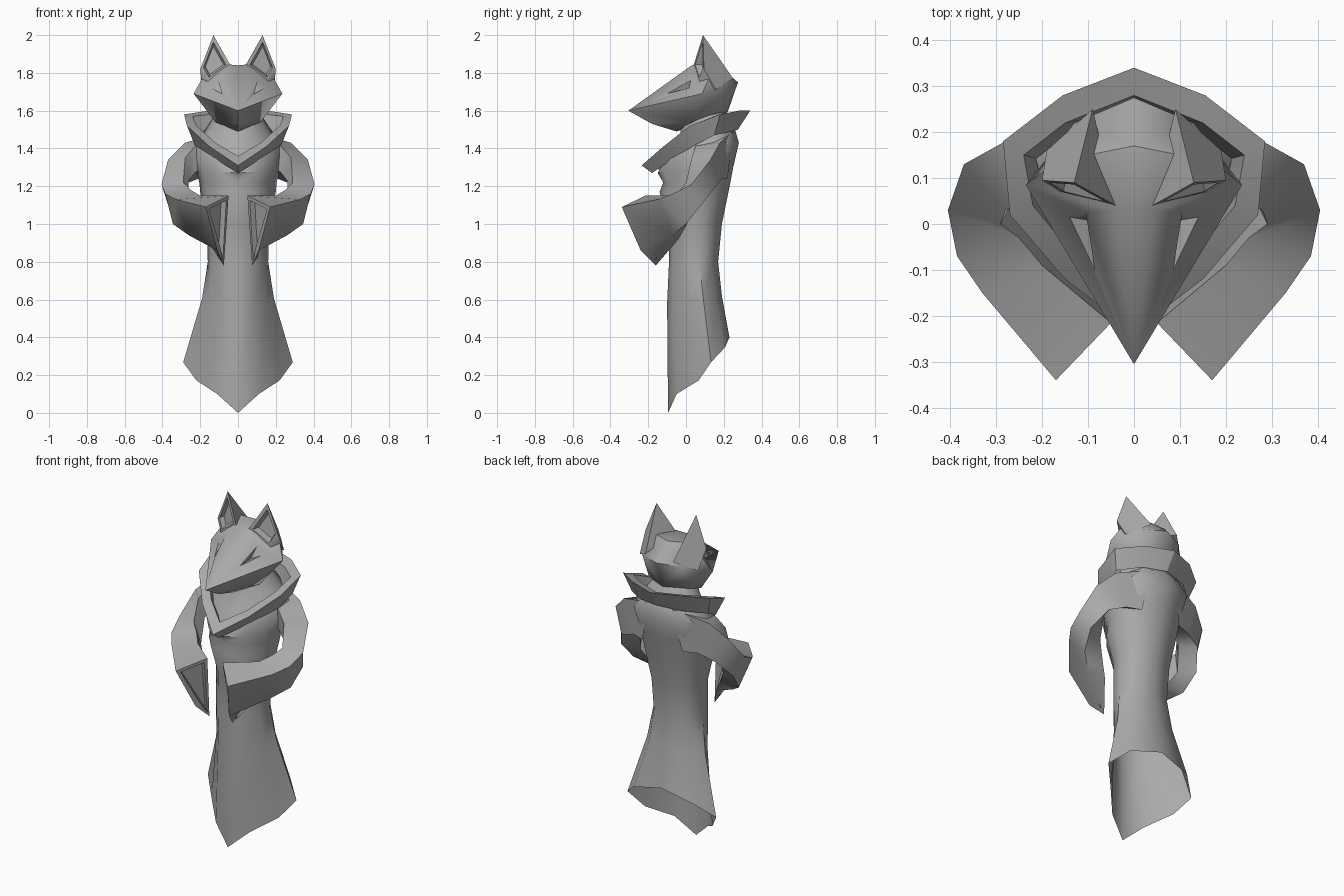
import bpy
import bmesh
import math
from mathutils import Vector

default_cube = bpy.data.objects.get("Cube")
if default_cube:
    bpy.data.objects.remove(default_cube, do_unlink=True)

# One plain material for the whole figure
GREY = (0.4, 0.4, 0.4, 1.0)
stone = bpy.data.materials.new("stone_grey")
stone.use_nodes = True
stone.diffuse_color = GREY
stone.node_tree.nodes["Principled BSDF"].inputs["Base Color"].default_value = GREY


def finish(bm, name, angle=38):
    """Mirror across x, fix normals, smooth below the angle and link the object."""
    geometry = bm.verts[:] + bm.edges[:] + bm.faces[:]
    bmesh.ops.mirror(bm, geom=geometry, axis='X', merge_dist=0.001)
    bmesh.ops.recalc_face_normals(bm, faces=bm.faces[:])
    for face in bm.faces:
        face.smooth = True
    mesh = bpy.data.meshes.new(name)
    bm.to_mesh(mesh)
    bm.free()
    mesh.set_sharp_from_angle(angle=math.radians(angle))
    mesh.materials.append(stone)
    obj = bpy.data.objects.new(name, mesh)
    bpy.context.collection.objects.link(obj)
    return obj


def loft(bm, rings, closed=True):
    """Bridge successive rings of points with quads."""
    rows = [[bm.verts.new(point) for point in ring] for ring in rings]
    for low, high in zip(rows, rows[1:]):
        count = len(low)
        for i in range(count if closed else count - 1):
            j = (i + 1) % count
            bm.faces.new((low[i], low[j], high[j], high[i]))
    return rows


def build_named(points, faces, name, angle=38):
    """Build half a part from named points and mirror it."""
    bm = bmesh.new()
    verts = {key: bm.verts.new(co) for key, co in points.items()}
    for face in faces:
        bm.faces.new([verts[key] for key in face.split()])
    return finish(bm, name, angle=angle)


# Robe: half rings from front to back, open at the slanted hem
POINTED = [(0, 0), (0.38, 0.14), (0.76, 0.5), (1, 0.7), (0.68, 0.93), (0, 1)]
ROUND = [(0, 0), (0.5, 0.08), (0.88, 0.33), (1, 0.62), (0.68, 0.9), (0, 1)]
HEM_RISE = [0, 0.25, 0.43, 0.67, 0.87, 1]


def robe_ring(z_front, z_back, y_front, y_back, width, roundness=1.0):
    ring = []
    for sharp, soft, rise in zip(POINTED, ROUND, HEM_RISE):
        across, along = Vector(sharp).lerp(Vector(soft), roundness)
        ring.append((width * across, y_front + (y_back - y_front) * along,
                     z_front + (z_back - z_front) * rise))
    return ring


robe = bmesh.new()
loft(robe, [
    robe_ring(0, 0.4, -0.095, 0.23, 0.29, roundness=0),
    robe_ring(0.58, 0.62, -0.1, 0.19, 0.19, roundness=0.5),
    robe_ring(0.8, 0.8, -0.09, 0.17, 0.16),
    robe_ring(1.0, 1.0, -0.09, 0.19, 0.165),
    robe_ring(1.17, 1.17, -0.14, 0.225, 0.2),
    robe_ring(1.22, 1.22, -0.12, 0.235, 0.205),
    robe_ring(1.27, 1.3, -0.15, 0.25, 0.22),
    robe_ring(1.4, 1.43, -0.08, 0.28, 0.245),
    robe_ring(1.47, 1.5, -0.03, 0.26, 0.18),
    robe_ring(1.6, 1.6, -0.02, 0.2, 0.11),
], closed=False)
finish(robe, "robe", angle=50)

# Collar: flared band, open towards a low point in front
outer_top = [(0, -0.235, 1.31), (0.15, -0.12, 1.41), (0.27, 0.02, 1.52),
             (0.285, 0.18, 1.58), (0.155, 0.28, 1.6), (0, 0.34, 1.6)]
inner_top = [(0, -0.17, 1.36), (0.12, -0.08, 1.43), (0.22, 0.04, 1.52),
             (0.24, 0.15, 1.57), (0.15, 0.22, 1.58), (0, 0.28, 1.58)]
outer_low = [(0, -0.18, 1.27), (0.13, -0.06, 1.35), (0.23, 0.05, 1.42),
             (0.25, 0.15, 1.47), (0.14, 0.24, 1.49), (0, 0.275, 1.5)]
inner_low = [(x * 0.85, 0.1 + (y - 0.1) * 0.85, z) for x, y, z in outer_low]
collar = bmesh.new()
loft(collar, [outer_low, outer_top, inner_top, inner_low], closed=False)
finish(collar, "collar", angle=30)

# Sleeves: four-sided sections from the sloping shoulder to the hanging cuff
sleeve = bmesh.new()
sleeve_rows = loft(sleeve, [
    [(0.08, 0.25, 1.49), (0.1, 0.08, 1.47), (0.14, 0.08, 1.3), (0.13, 0.22, 1.24)],
    [(0.28, 0.18, 1.43), (0.23, 0.05, 1.41), (0.22, 0.07, 1.28), (0.21, 0.19, 1.24)],
    [(0.37, 0.13, 1.34), (0.28, 0.03, 1.35), (0.26, 0.06, 1.23), (0.31, 0.16, 1.2)],
    [(0.405, 0.03, 1.21), (0.29, 0.0, 1.22), (0.27, 0.04, 1.08), (0.37, 0.08, 1.1)],
    [(0.385, -0.07, 1.16), (0.25, -0.03, 1.18), (0.22, 0.0, 0.99), (0.345, 0.0, 1.0)],
    [(0.33, -0.15, 1.13), (0.2, -0.09, 1.15), (0.17, -0.04, 0.92), (0.26, -0.07, 0.94)],
    [(0.17, -0.34, 1.09), (0.05, -0.215, 1.15), (0.075, -0.16, 0.78), (0.11, -0.24, 0.86)],
])
cuff = sleeve.faces.new(sleeve_rows[-1])
bmesh.ops.recalc_face_normals(sleeve, faces=sleeve.faces[:])
bmesh.ops.inset_individual(sleeve, faces=[cuff], thickness=0.03)
bmesh.ops.inset_individual(sleeve, faces=[cuff], thickness=0.008, depth=-0.03)
finish(sleeve, "sleeves", angle=55)

# Head: pointed mask with sunken eyes and a rounded skull
head_points = {
    "snout": (0, -0.305, 1.6), "brow_mid": (0, 0.03, 1.84), "brow": (0.045, 0.03, 1.84),
    "cheek": (0.235, 0.085, 1.69), "eye_in": (0.085, -0.1, 1.69),
    "eye_out": (0.14, 0.015, 1.72), "eye_top": (0.105, 0.025, 1.76),
    "eye_deep": (0.08, 0.005, 1.69), "chin": (0, -0.18, 1.53),
    "throat": (0, -0.05, 1.49), "jaw": (0.12, 0.03, 1.54),
    "crown": (0, 0.17, 1.84), "crown_side": (0.1, 0.15, 1.85),
    "temple": (0.19, 0.12, 1.77), "rear": (0.13, 0.22, 1.74),
    "back": (0, 0.275, 1.75), "nape": (0, 0.22, 1.59), "nape_side": (0.13, 0.16, 1.59),
}
head_faces = [
    "snout brow brow_mid", "snout eye_in eye_top brow", "snout cheek eye_out eye_in",
    "brow eye_top eye_out cheek", "eye_in eye_top eye_deep", "eye_top eye_out eye_deep",
    "eye_out eye_in eye_deep", "snout chin jaw cheek", "chin throat jaw",
    "cheek jaw nape_side", "cheek nape_side rear", "cheek rear temple",
    "jaw throat nape nape_side", "rear nape_side nape back",
    "crown crown_side rear back", "brow_mid brow crown_side crown",
    "brow cheek temple", "brow temple crown_side", "crown_side temple rear",
]
build_named(head_points, head_faces, "head", angle=50)

# Ears: tall points with a sunken front, running back into the skull
front_rim = {
    "tip": (0.13, 0.09, 2.0), "inner": (0.04, 0.04, 1.84),
    "low": (0.16, 0.07, 1.75), "outer": (0.2, 0.095, 1.82),
}
centre = sum((Vector(p) for p in front_rim.values()), Vector()) / len(front_rim)
ear_points = dict(front_rim, behind=(0.09, 0.25, 1.77), side=(0.19, 0.16, 1.71))
for key, point in front_rim.items():
    lip = Vector(point).lerp(centre, 0.25)
    ear_points[key + "_lip"] = lip
    ear_points[key + "_pit"] = lip.lerp(centre, 0.2) + Vector((0, 0.03, 0))
ear_faces = ["tip behind inner", "tip outer side behind", "outer low side",
             "tip_pit inner_pit low_pit outer_pit"]
rim_keys = list(front_rim)
for a, b in zip(rim_keys, rim_keys[1:] + rim_keys[:1]):
    ear_faces += [f"{a} {b} {b}_lip {a}_lip", f"{a}_lip {b}_lip {b}_pit {a}_pit"]
build_named(ear_points, ear_faces, "ears", angle=50)
